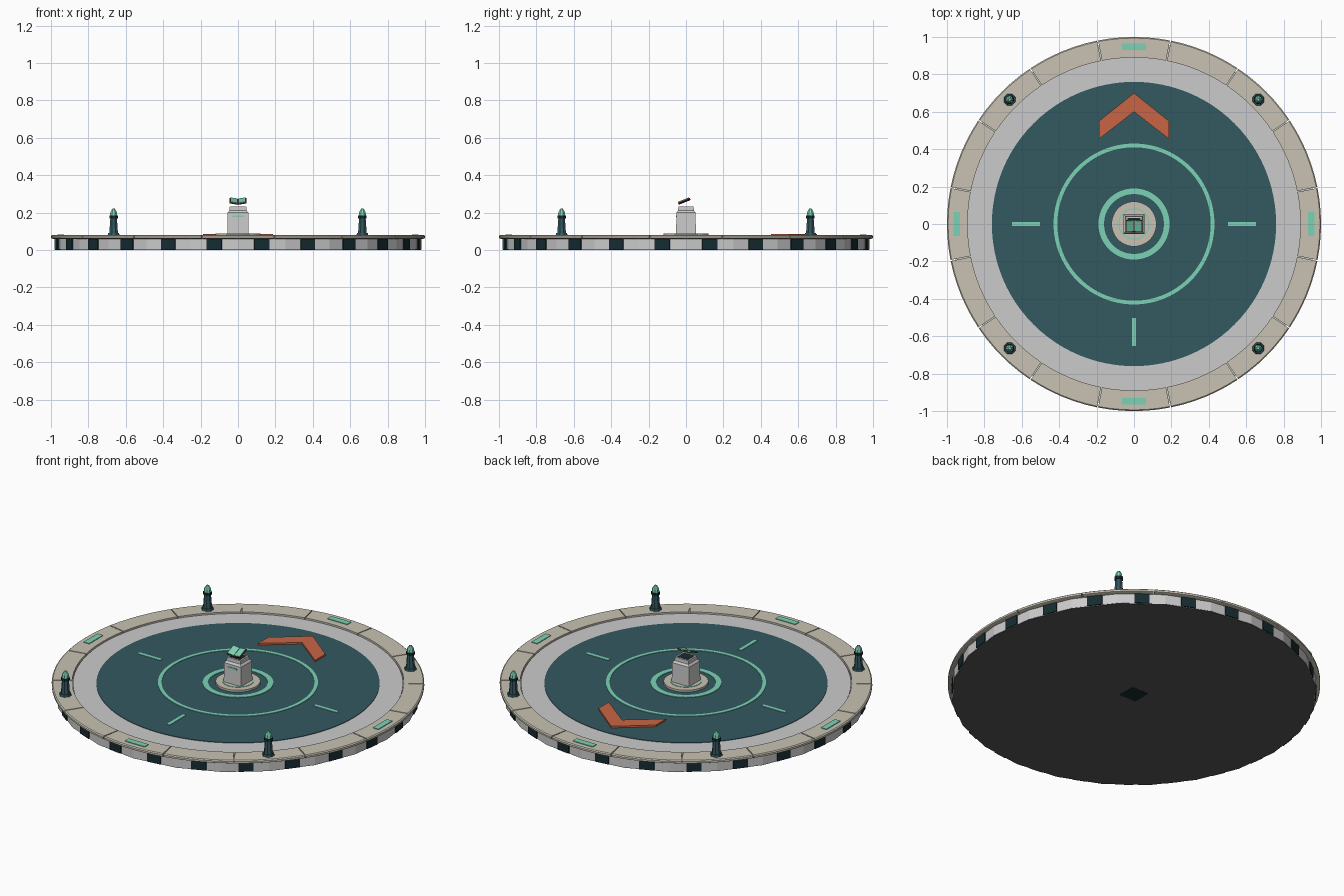
import bpy, bmesh
from math import pi, sin, cos, radians
from mathutils import Matrix

if "Cube" in bpy.data.objects:
    bpy.data.objects.remove(bpy.data.objects["Cube"])

def material(name, rgb):
    m = bpy.data.materials.new(name)
    m.diffuse_color = (*rgb, 1)
    m.use_nodes = True
    m.node_tree.nodes["Principled BSDF"].inputs["Base Color"].default_value = m.diffuse_color
    return m

TEAL = material("teal", (0.034, 0.10, 0.12))
DARK = material("dark_teal", (0.008, 0.025, 0.03))
MINT = material("mint", (0.2, 0.65, 0.47))
ORANGE = material("orange", (0.58, 0.13, 0.06))
BEIGE = material("beige", (0.58, 0.54, 0.45))
BROWN = material("brown", (0.13, 0.035, 0.015))
SHADE = material("underside", (0.1, 0.1, 0.1))

def finish(name, bm, mat=None, smooth=False):
    bmesh.ops.recalc_face_normals(bm, faces=bm.faces)
    me = bpy.data.meshes.new(name)
    bm.to_mesh(me)
    bm.free()
    ob = bpy.data.objects.new(name, me)
    bpy.context.collection.objects.link(ob)
    if mat:
        me.materials.append(mat)
    if smooth:
        bpy.ops.object.select_all(action='DESELECT')
        ob.select_set(True)
        bpy.context.view_layer.objects.active = ob
        bpy.ops.object.shade_smooth_by_angle(angle=radians(35))
    return ob

def disc(name, r, z0, z1, n, mat=None, r_top=None, at=(0, 0), turn=0.0, smooth=False):
    bm = bmesh.new()
    bmesh.ops.create_cone(bm, cap_ends=True, segments=n, radius1=r, radius2=r if r_top is None else r_top,
                          depth=z1 - z0,
                          matrix=Matrix.Translation((*at, (z0 + z1) / 2)) @ Matrix.Rotation(turn, 4, 'Z'))
    return finish(name, bm, mat, smooth)

def sweep(name, profile, n, mat, a0=0.0, a1=2 * pi):
    """Sweep a closed (r, z) profile round the z axis."""
    full = a1 - a0 > 6.28
    bm = bmesh.new()
    loops = []
    for i in range(n if full else n + 1):
        a = a0 + (a1 - a0) * i / n
        loops.append([bm.verts.new((r * cos(a), r * sin(a), z)) for r, z in profile])
    k = len(profile)
    for i in range(n):
        p, q = loops[i], loops[(i + 1) % len(loops)]
        for j in range(k):
            bm.faces.new((p[j], q[j], q[(j + 1) % k], p[(j + 1) % k]))
    if not full:
        bm.faces.new(loops[0])
        bm.faces.new(loops[-1])
    return finish(name, bm, mat, True)

def ring(name, r0, r1, z0, z1, mat):
    return sweep(name, [(r0, z0), (r1, z0), (r1, z1), (r0, z1)], 96, mat)

def box(name, size, mat, matrix):
    bm = bmesh.new()
    bmesh.ops.create_cube(bm, size=1, matrix=matrix @ Matrix.Diagonal((*size, 1)))
    return finish(name, bm, mat)

T = Matrix.Translation
def RZ(a):
    return Matrix.Rotation(a, 4, 'Z')

# Faceted base drum with a dark underside and square socket plate
disc("base_drum", 0.98, 0.003, 0.064, 24)
disc("base_underside", 0.978, 0.001, 0.004, 24, SHADE)
box("socket_plate", (0.11, 0.11, 0.003), DARK, T((0, 0, 0.0015)))

# Dark panels centred on each drum facet
for i in range(24):
    box("side_panel", (0.02, 0.082, 0.056), DARK, RZ(radians(7.5 + 15 * i)) @ T((0.968, 0, 0.032)))

# Rim of 16 bevelled segments
rim = [(0.89, 0.06), (0.992, 0.06), (1.0, 0.064), (1.0, 0.075), (0.994, 0.08), (0.89, 0.08)]
for i in range(16):
    a, half = radians(22.5 * i), radians(11.25) - 0.003
    sweep("rim_segment", rim, 6, BEIGE, a - half, a + half)

# Deck layers and painted rings
disc("deck", 0.886, 0.06, 0.072, 96)
disc("landing_pad", 0.76, 0.07, 0.075, 96, TEAL)
ring("outer_marking", 0.41, 0.43, 0.073, 0.078, MINT)
ring("inner_marking", 0.16, 0.19, 0.073, 0.078, MINT)
for a in (0, pi, -pi / 2):
    box("tick_mark", (0.15, 0.02, 0.006), MINT, RZ(a) @ T((0.578, 0, 0.075)))

# Direction chevron
bm = bmesh.new()
pts = [(0, 0.70), (0.187, 0.55), (0.187, 0.455), (0, 0.60), (-0.187, 0.455), (-0.187, 0.55)]
lo = [bm.verts.new((x, y, 0.073)) for x, y in pts]
hi = [bm.verts.new((x, y, 0.085)) for x, y in pts]
for v in (lo, hi):
    bm.faces.new((v[0], v[1], v[2], v[3]))
    bm.faces.new((v[0], v[3], v[4], v[5]))
for i in range(6):
    j = (i + 1) % 6
    bm.faces.new((lo[i], lo[j], hi[j], hi[i]))
finish("chevron", bm, ORANGE)

# Light strips on the rim
for i in range(4):
    box("rim_light", (0.036, 0.13, 0.01), MINT, RZ(i * pi / 2) @ T((0.948, 0, 0.079)))

# Beacon posts on the diagonals
for sx in (-1, 1):
    for sy in (-1, 1):
        p = (0.665 * sx, 0.665 * sy)
        t = pi / 8
        disc("post_foot", 0.034, 0.078, 0.092, 8, TEAL, 0.031, p, t)
        disc("post_shaft", 0.025, 0.09, 0.17, 8, TEAL, 0.019, p, t)
        disc("post_collar", 0.024, 0.168, 0.184, 8, DARK, 0.024, p, t)
        disc("post_lamp", 0.021, 0.184, 0.203, 8, MINT, 0.019, p, t)
        disc("post_lamp_tip", 0.019, 0.203, 0.221, 8, MINT, 0.007, p, t)

# Central console: foot disc, body with tapered shoulder, top slab
disc("console_foot", 0.12, 0.073, 0.087, 48, BEIGE)
ring("console_foot_ring", 0.078, 0.084, 0.085, 0.089, MINT)
s = 2 ** 0.5
for name, r0, r1, z0, z1 in (("console_body", 0.057, 0.055, 0.085, 0.2),
                             ("console_shoulder", 0.055, 0.045, 0.2, 0.212),
                             ("console_top", 0.045, 0.044, 0.212, 0.232)):
    ob = disc(name, r0 * s, z0, z1, 4, None, r1 * s, turn=pi / 4)
    ob.scale.y = 0.93
box("console_top_inset", (0.07, 0.062, 0.002), DARK, T((0, 0, 0.2325)))
box("console_slit", (0.058, 0.006, 0.008), MINT, T((0, -0.0515, 0.18)))

# Tilted open book floating over the console
stand = T((0, -0.008, 0.257)) @ Matrix.Rotation(radians(22), 4, 'X')
for side in (-1, 1):
    leaf = stand @ Matrix.Rotation(radians(-10 * side), 4, 'Y')
    box("book_cover", (0.045, 0.068, 0.006), BROWN, leaf @ T((0.0225 * side, 0, 0)))
    box("book_page", (0.039, 0.062, 0.004), MINT, leaf @ T((0.0225 * side, 0, 0.0045)))
